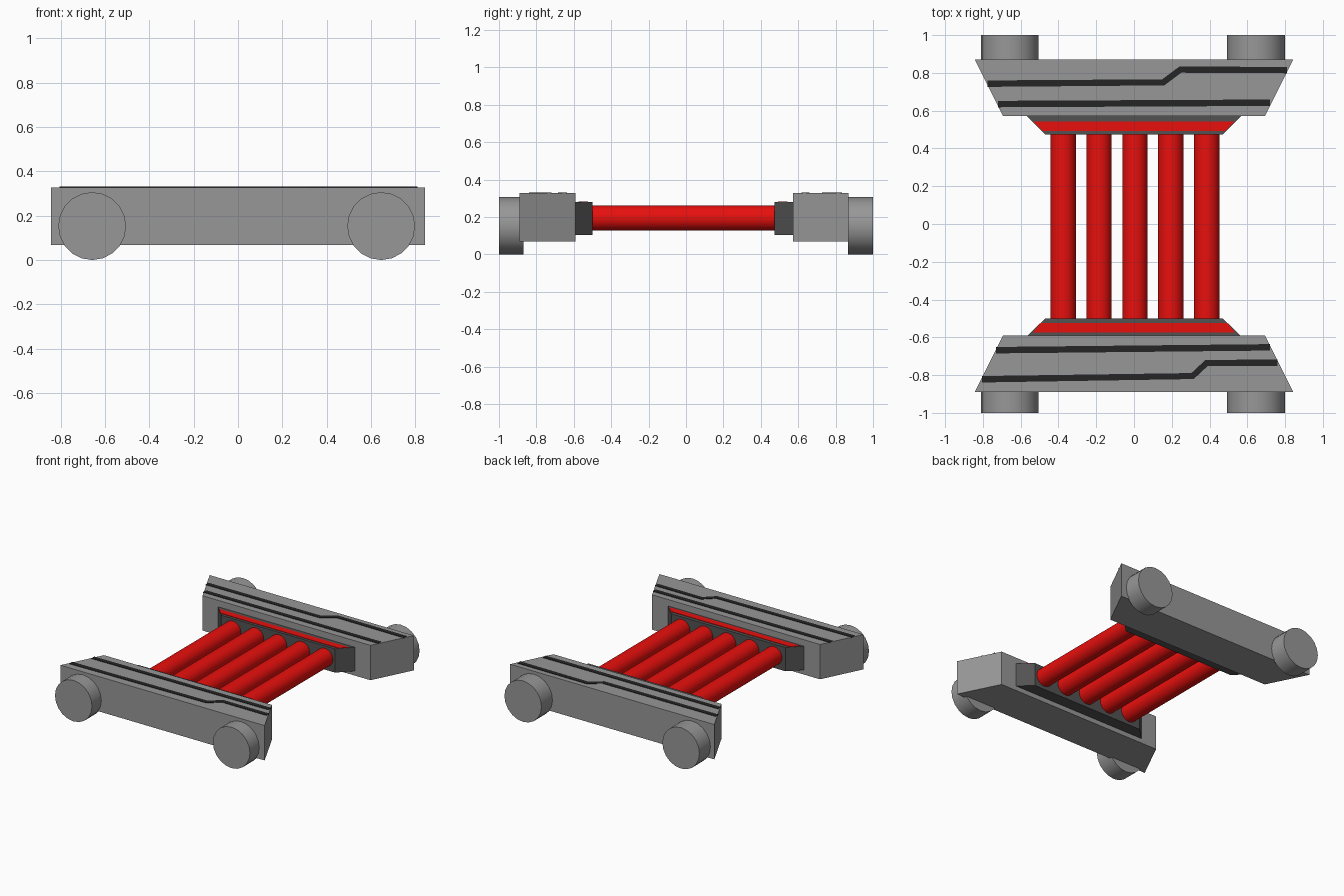
import bpy, bmesh, math
from mathutils import Vector

if "Cube" in bpy.data.objects:
    bpy.data.objects.remove(bpy.data.objects["Cube"])


def material(name, r, g, b):
    m = bpy.data.materials.new(name)
    m.diffuse_color = (r, g, b, 1)
    m.use_nodes = True
    m.node_tree.nodes["Principled BSDF"].inputs["Base Color"].default_value = m.diffuse_color
    return m


GREY = material("mid_grey", 0.31, 0.31, 0.31)
DARK = material("dark_grey", 0.085, 0.085, 0.085)
BLACK = material("near_black", 0.018, 0.018, 0.018)
RED = material("bright_red", 0.8, 0.005, 0.004)


def finish(bm, name, mat):
    bmesh.ops.recalc_face_normals(bm, faces=bm.faces)
    me = bpy.data.meshes.new(name)
    bm.to_mesh(me)
    bm.free()
    me.materials.append(mat)
    ob = bpy.data.objects.new(name, me)
    bpy.context.collection.objects.link(ob)
    return ob


def slab(name, outline, z0, z1, mat):
    """Extrude an xy outline from z0 up to z1."""
    bm = bmesh.new()
    face = bm.faces.new([bm.verts.new((x, y, z0)) for x, y in outline])
    ext = bmesh.ops.extrude_face_region(bm, geom=[face])["geom"]
    verts = [v for v in ext if isinstance(v, bmesh.types.BMVert)]
    bmesh.ops.translate(bm, verts=verts, vec=(0, 0, z1 - z0))
    return finish(bm, name, mat)


def trapezoid(name, wide, y_wide, narrow, y_narrow, z0, z1, mat):
    pts = [(-wide, y_wide), (wide, y_wide), (narrow, y_narrow), (-narrow, y_narrow)]
    return slab(name, pts, z0, z1, mat)


def rod(name, x, z, r, y0, y1, sides, mat):
    bpy.ops.mesh.primitive_cylinder_add(
        vertices=sides, radius=r, depth=y1 - y0,
        location=(x, (y0 + y1) / 2, z), rotation=(math.pi / 2, 0, 0))
    ob = bpy.context.object
    ob.name = name
    ob.data.materials.append(mat)
    bpy.ops.object.shade_smooth_by_angle(angle=math.radians(35))
    return ob


def stripe(name, path, width=0.034):
    """Thin mitred ribbon lying on the body top."""
    pts = [Vector(p) for p in path]
    left, right = [], []
    for i, p in enumerate(pts):
        d = Vector((0, 0))
        if i > 0:
            d += (p - pts[i - 1]).normalized()
        if i < len(pts) - 1:
            d += (pts[i + 1] - p).normalized()
        d.normalize()
        n = Vector((-d.y, d.x)) * width / 2
        left.append(tuple(p + n))
        right.append(tuple(p - n))
    return slab(name, left + right[::-1], 0.325, 0.331, BLACK)


# end beams, mounts and the red strips on the mounts
trapezoid("back_beam", 0.843, 0.87, 0.693, 0.572, 0.068, 0.328, GREY)
trapezoid("front_beam", 0.843, -0.89, 0.693, -0.59, 0.068, 0.328, GREY)
trapezoid("back_mount", 0.57, 0.575, 0.47, 0.473, 0.103, 0.28, DARK)
trapezoid("front_mount", 0.565, -0.592, 0.47, -0.5, 0.103, 0.28, DARK)
trapezoid("back_red_strip", 0.535, 0.543, 0.485, 0.493, 0.277, 0.283, RED)
trapezoid("front_red_strip", 0.535, -0.575, 0.495, -0.525, 0.277, 0.283, RED)

# wheels
for x, side in ((-0.658, "left"), (0.646, "right")):
    rod(f"front_{side}_wheel", x, 0.153, 0.153, -1.0, -0.87, 20, GREY)
    rod(f"back_{side}_wheel", x, 0.153, 0.153, 0.865, 1.0, 20, GREY)

# red tubes between the mounts
for i in range(5):
    rod(f"tube_{i + 1}", -0.375 + 0.19 * i, 0.195, 0.067, -0.51, 0.483, 32, RED)

# painted lines on the beam tops
stripe("back_outer_line", [(-0.775, 0.743), (0.155, 0.75), (0.245, 0.817), (0.81, 0.815)])
stripe("back_inner_line", [(-0.72, 0.635), (0.72, 0.642)])
stripe("front_inner_line", [(-0.73, -0.668), (0.72, -0.653)])
stripe("front_outer_line", [(-0.805, -0.822), (0.31, -0.805), (0.385, -0.735), (0.76, -0.735)])
